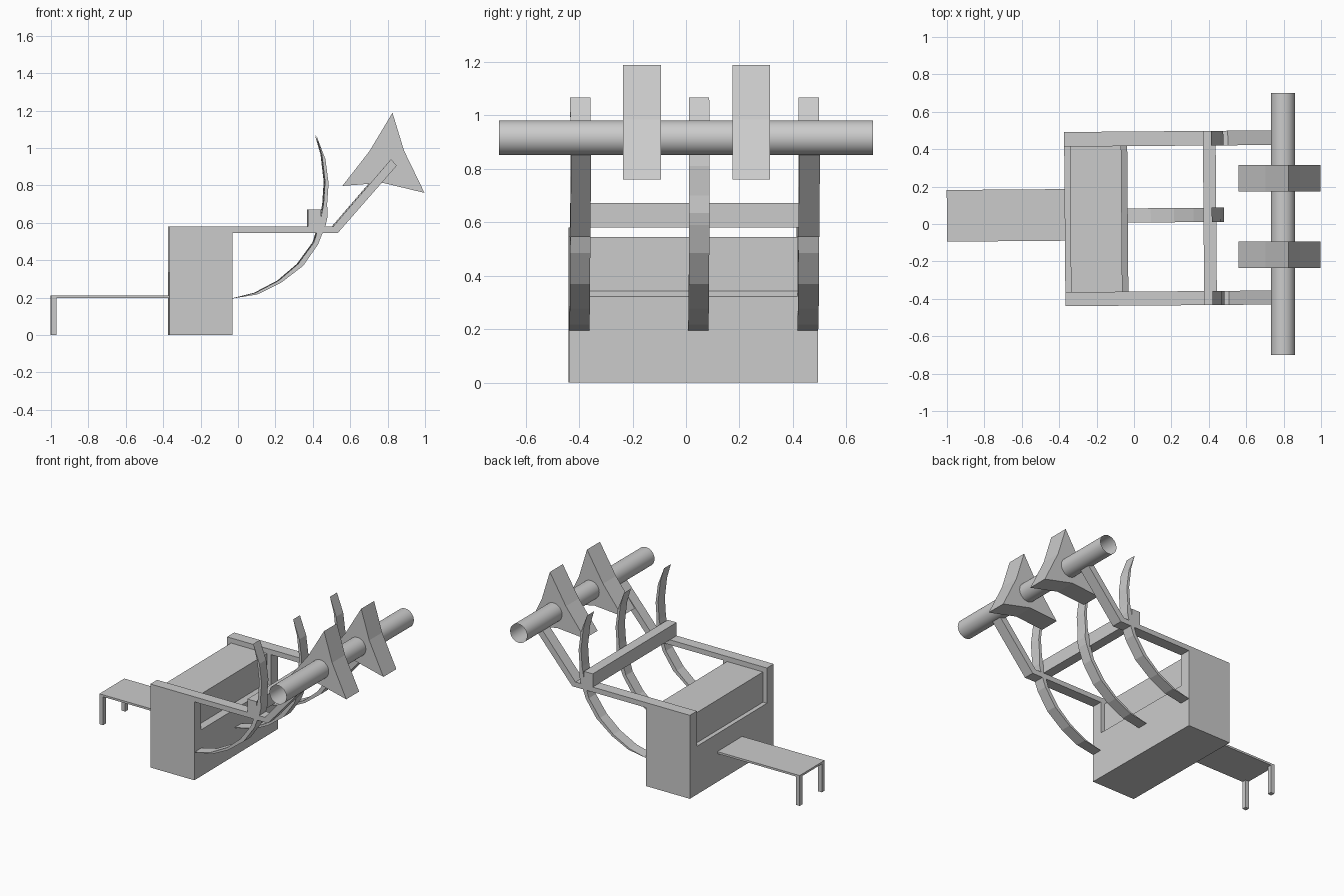
import bpy, bmesh, math
from mathutils import Matrix, Vector

if "Cube" in bpy.data.objects:
    bpy.data.objects.remove(bpy.data.objects["Cube"])

# The body and frame sit very slightly turned about z
PIVOT = Vector((-0.2, 0.0, 0.0))
TURN = Matrix.Translation(PIVOT) @ Matrix.Rotation(0.008, 4, 'Z') @ Matrix.Translation(-PIVOT)


def add_object(name, bm):
    mesh = bpy.data.meshes.new(name)
    bm.to_mesh(mesh)
    bm.free()
    obj = bpy.data.objects.new(name, mesh)
    bpy.context.collection.objects.link(obj)
    return obj


def prism(name, profile, y0, y1, turned=True):
    """Extrude an (x, z) profile from y0 to y1."""
    bm = bmesh.new()
    face = bm.faces.new([bm.verts.new((x, y0, z)) for x, z in profile])
    ext = bmesh.ops.extrude_face_region(bm, geom=[face])
    verts = [v for v in ext["geom"] if isinstance(v, bmesh.types.BMVert)]
    bmesh.ops.translate(bm, verts=verts, vec=(0, y1 - y0, 0))
    bmesh.ops.recalc_face_normals(bm, faces=bm.faces)
    if turned:
        bm.transform(TURN)
    return add_object(name, bm)


def box(name, x0, x1, y0, y1, z0, z1):
    return prism(name, [(x0, z0), (x1, z0), (x1, z1), (x0, z1)], y0, y1)


Y0, Y1 = -0.438, 0.493          # outer width of the frame
IN0, IN1 = -0.363, 0.415        # inner faces of the side frames

# Side frames: end pillar, rail and raised arm in one profile
side = [(-0.37, 0), (-0.033, 0), (-0.033, 0.545), (0.53, 0.545), (0.845, 0.905),
        (0.815, 0.94), (0.505, 0.58), (-0.37, 0.58)]
prism("side_frame_front", side, Y0, IN0)
prism("side_frame_back", side, IN1, Y1)

# Main body with a narrower upper block
body = [(-0.37, 0), (-0.033, 0), (-0.033, 0.322), (-0.065, 0.342), (-0.065, 0.545),
        (-0.34, 0.545), (-0.34, 0.335), (-0.37, 0.335)]
prism("body", body, IN0, IN1)

# Crossbar lying on the rails
box("crossbar", 0.372, 0.44, Y0, Y1, 0.58, 0.672)

# Curved tines, tapered at both ends
outer = [(-0.033, 0.195), (0.10, 0.217), (0.225, 0.278), (0.345, 0.37), (0.425, 0.485),
         (0.466, 0.59), (0.476, 0.635), (0.473, 0.70), (0.481, 0.81), (0.464, 0.94), (0.416, 1.066)]
inner = [(0.445, 0.965), (0.462, 0.82), (0.454, 0.70), (0.435, 0.60), (0.402, 0.495),
         (0.318, 0.38), (0.215, 0.292), (0.09, 0.226)]
for i, (a, b) in enumerate([(Y0, IN0), (0.006, 0.082), (IN1, Y1)]):
    prism(f"tine_{i + 1}", outer + inner, a, b)

# Rear step with two legs
box("step_plate", -1.0, -0.37, -0.088, 0.188, 0.197, 0.211)
box("step_leg_front", -1.0, -0.972, -0.088, -0.058, 0, 0.197)
box("step_leg_back", -1.0, -0.972, 0.158, 0.188, 0, 0.197)

# Open roller tube
bm = bmesh.new()
bmesh.ops.create_cone(bm, cap_ends=False, segments=32, radius1=0.065, radius2=0.065, depth=1.4,
                      matrix=Matrix.Translation((0.797, 0, 0.916)) @ Matrix.Rotation(math.pi / 2, 4, 'X'))
for f in bm.faces:
    f.smooth = True
add_object("roller_tube", bm)

# Three-pointed paddles on the tube
star = [(0.826, 1.188), (0.888, 0.985), (0.997, 0.76), (0.773, 0.814), (0.558, 0.797), (0.703, 0.983)]
prism("paddle_front", star, -0.235, -0.093, turned=False)
prism("paddle_back", star, 0.173, 0.315, turned=False)
